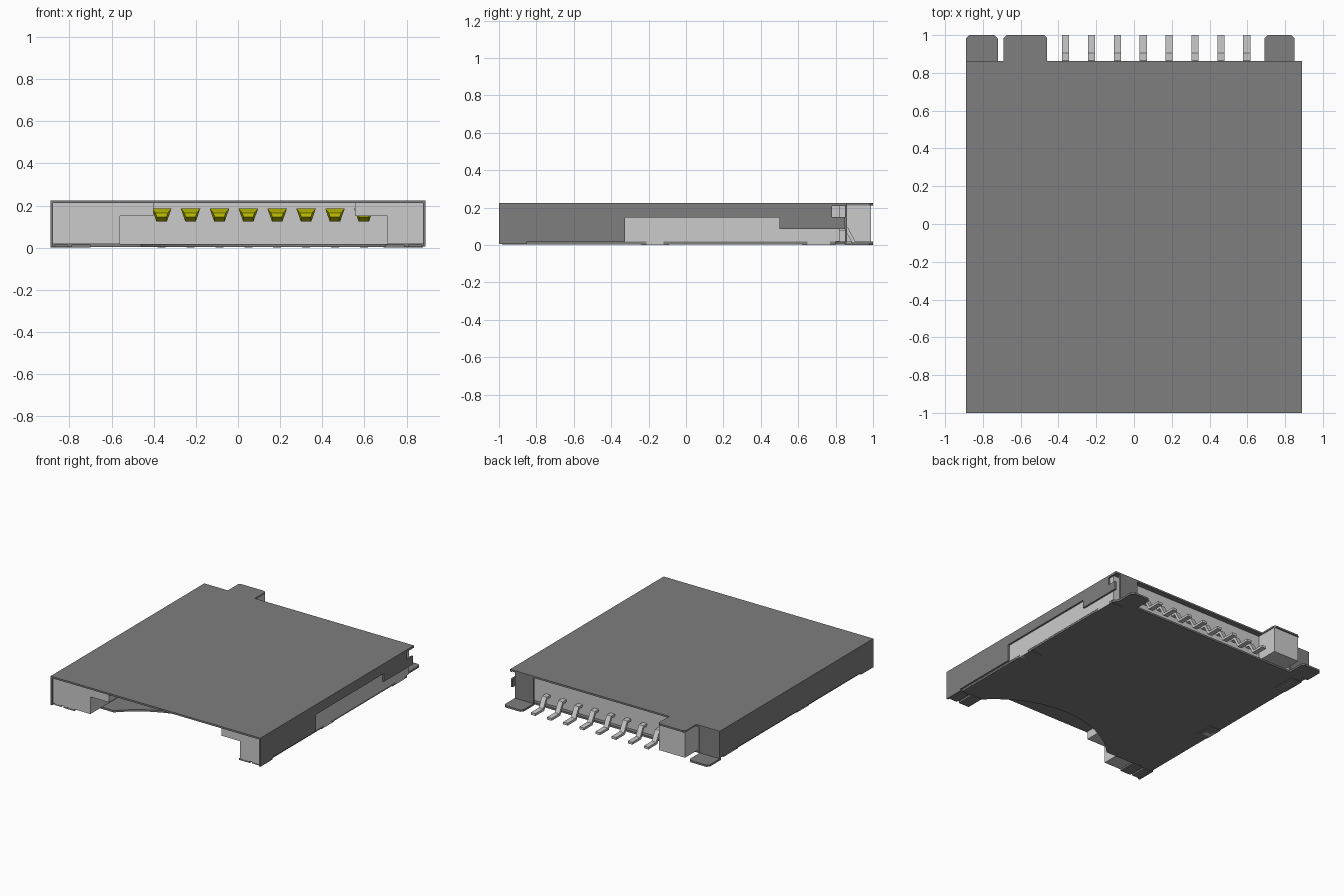
import bpy, bmesh, math
from mathutils import Vector

cube = bpy.data.objects.get("Cube")
if cube:
    bpy.data.objects.remove(cube, do_unlink=True)


def material(name, color):
    m = bpy.data.materials.new(name)
    m.use_nodes = True
    m.diffuse_color = (*color, 1)
    m.node_tree.nodes["Principled BSDF"].inputs["Base Color"].default_value = (*color, 1)
    return m


METAL = material("dark grey metal", (0.21, 0.21, 0.21))
PLASTIC = material("light grey plastic", (0.6, 0.6, 0.6))
GOLD = material("yellow contact", (0.55, 0.55, 0.0))


def finish(name, bm, mat):
    bmesh.ops.recalc_face_normals(bm, faces=bm.faces)
    mesh = bpy.data.meshes.new(name)
    bm.to_mesh(mesh)
    bm.free()
    mesh.materials.append(mat)
    ob = bpy.data.objects.new(name, mesh)
    bpy.context.collection.objects.link(ob)
    return ob


def prism(name, pts, axis, lo, hi, mat):
    """Extrude a 2D outline along an axis: x takes (y,z), y takes (x,z), z takes (x,y)."""
    bm = bmesh.new()
    place = {"x": lambda a, b: (lo, a, b), "y": lambda a, b: (a, lo, b),
             "z": lambda a, b: (a, b, lo)}[axis]
    face = bm.faces.new([bm.verts.new(place(a, b)) for a, b in pts])
    step = Vector([hi - lo if c == axis else 0 for c in "xyz"])
    res = bmesh.ops.extrude_face_region(bm, geom=[face])
    verts = [g for g in res["geom"] if isinstance(g, bmesh.types.BMVert)]
    bmesh.ops.translate(bm, vec=step, verts=verts)
    return finish(name, bm, mat)


def box(name, x, y, z, mat):
    return prism(name, [(x[0], y[0]), (x[1], y[0]), (x[1], y[1]), (x[0], y[1])],
                 "z", z[0], z[1], mat)


def chamfered(x0, x1, y0, y1, c=0.018):
    return [(x0, y0), (x1, y0), (x1, y1 - c), (x1 - c, y1), (x0 + c, y1), (x0, y1 - c)]


W, T, TOP, BACK = 0.89, 0.013, 0.225, 0.862

# Shell: top sheet with the rear lip over the switch block
prism("shell_top", [(-W, -1), (W, -1), (W, BACK), (-0.46, BACK), (-0.46, 0.985), (-0.475, 1),
                    (-0.675, 1), (-0.69, 0.985), (-0.69, BACK), (-W, BACK)],
      "z", TOP - T, TOP, METAL)

# Shell: side walls, the left one with windows
prism("left_wall", [(-1, 0.005), (-0.85, 0.005), (-0.85, 0.02), (-0.325, 0.02),
                    (-0.325, 0.148), (0.5, 0.148), (0.5, 0.085), (0.85, 0.085),
                    (0.85, 0.15), (0.78, 0.15), (0.78, 0.208), (BACK, 0.208),
                    (BACK, TOP - T), (-1, TOP - T)], "x", W - T, W, METAL)
prism("right_wall", [(-1, 0.005), (-0.85, 0.005), (-0.85, 0.02), (BACK, 0.02),
                     (BACK, TOP - T), (-1, TOP - T)], "x", -W, -W + T, METAL)

# Rear solder feet: upright strip with a chamfered foot
for side, x0, x1 in (("left", 0.69, 0.85), ("right", -W, -0.72)):
    box(side + "_rear_strip", (x0, x1), (BACK - T, BACK), (0.01, TOP - T), METAL)
    prism(side + "_rear_foot", chamfered(x0, x1, BACK - T, 1), "z", 0, 0.014, METAL)

# Floor sheet with the curved finger notch at the front
cx, half, depth, front = 0.12, 0.58, 0.25, -0.85
R = (half ** 2 + depth ** 2) / (2 * depth)
ang = math.asin(half / R)
arc = []
for i in range(33):
    a = -ang + 2 * ang * i / 32
    arc.append((cx + R * math.sin(a), front + depth - R + R * math.cos(a)))
prism("floor_sheet", [(-0.875, front)] + arc +
      [(0.875, front), (0.875, 0.8), (0.84, 0.85), (-0.84, 0.85), (-0.875, 0.8)],
      "z", 0.004, 0.018, METAL)

# Front feet and small locking tabs along the sides
for s, side in ((1, "left"), (-1, "right")):
    xs = sorted((s * 0.70, s * 0.79))
    box(side + "_front_foot", xs, (-0.985, -0.84), (0.002, 0.015), METAL)
    xs = sorted((s * 0.81, s * 0.87))
    box(side + "_corner_foot", xs, (-0.985, -0.86), (0.004, 0.016), METAL)
    for i, (y0, y1) in enumerate(((-0.24, -0.09), (0.62, 0.8))):
        xs = sorted((s * 0.78, s * 0.876))
        box(f"{side}_lock_frame_{i}", xs, (y0, y1), (0.0, 0.006), METAL)
        xs = sorted((s * 0.81, s * 0.877))
        box(f"{side}_lock_peg_{i}", xs, (y0 + 0.03, y1 - 0.03), (0.0, 0.0195), PLASTIC)

# Plastic guides forming the stepped card slot
zt, zb, zs, e = TOP - T, 0.018, 0.15, W - T
prism("right_guide", [(-e, zb), (-0.56, zb), (-0.56, zs), (-0.40, zs), (-0.40, zt), (-e, zt)],
      "y", -0.99, 0.82, PLASTIC)
prism("left_guide", [(e, zb), (0.71, zb), (0.71, zs), (0.555, zs), (0.555, zt), (e, zt)],
      "y", -0.99, 0.82, PLASTIC)
box("rear_wall", (-0.56, 0.71), (0.72, 0.82), (zb, zt), PLASTIC)

# Switch block under the rear lip
box("switch_block", (-0.685, -0.465), (0.80, 0.99), (0.016, zt), PLASTIC)

# Eight contacts inside and their bent pins at the back
pin = [(0.81, 0.095), (0.865, 0.095), (0.905, 0.02), (1.0, 0.02),
       (1.0, 0.002), (0.893, 0.002), (0.853, 0.077), (0.81, 0.077)]
for i in range(8):
    x = -0.362 + 0.137 * i
    prism(f"pin_{i + 1}", pin, "x", x - 0.019, x + 0.019, PLASTIC)
    bm = bmesh.new()
    rings = []
    for y, zl, zh, wl, wh in ((0.30, 0.145, 0.165, 0.022, 0.030), (0.36, 0.125, 0.185, 0.025, 0.046),
                              (0.725, 0.165, 0.185, 0.035, 0.046)):
        rings.append([bm.verts.new((x + dx, y, z)) for dx, z in
                      ((-wl, zl), (wl, zl), (wh, zh), (-wh, zh))])
    for a, b in zip(rings, rings[1:]):
        for k in range(4):
            n = (k + 1) % 4
            bm.faces.new((a[k], a[n], b[n], b[k]))
    bm.faces.new(rings[0])
    bm.faces.new(rings[-1])
    finish(f"contact_{i + 1}", bm, GOLD)
